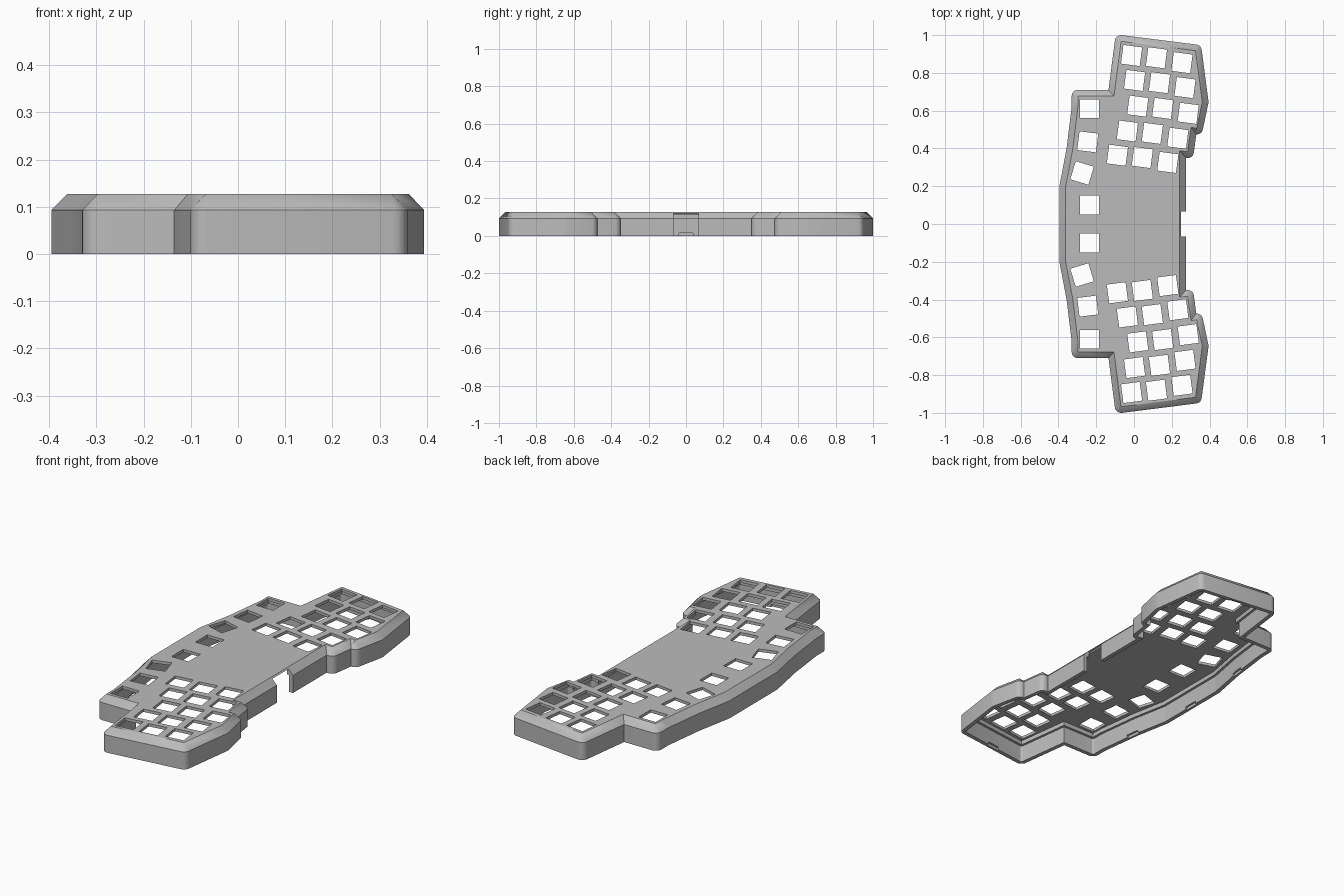
import bpy
import bmesh
import math
from mathutils import Vector, Matrix

if "Cube" in bpy.data.objects:
    bpy.data.objects.remove(bpy.data.objects["Cube"])

HEIGHT, SHOULDER, BEVEL = 0.127, 0.093, 0.033
WALL, LEDGE, PLATE_UNDERSIDE = 0.022, 0.035, 0.112
KEY = 0.1

grey = bpy.data.materials.new("case_grey")
grey.use_nodes = True
grey.diffuse_color = (0.5, 0.5, 0.5, 1)
grey.node_tree.nodes["Principled BSDF"].inputs["Base Color"].default_value = (0.5, 0.5, 0.5, 1)

# Outline of one half, mirrored across y and ordered counter-clockwise
half = [(-0.395, 0.2), (-0.357, 0.4), (-0.33, 0.62), (-0.33, 0.71), (-0.135, 0.71),
        (-0.097, 1.004), (0.355, 0.947), (0.395, 0.645), (0.358, 0.47), (0.33, 0.474),
        (0.312, 0.345), (0.275, 0.35)]
outline = [Vector(p) for p in half] + [Vector((x, -y)) for x, y in reversed(half)]
outline.reverse()


def inset_ring(d):
    """Outline inset by d, with outer corners rounded around the bevelled top edge."""
    ring = []
    for i, c in enumerate(outline):
        e1 = (c - outline[i - 1]).normalized()
        e2 = (outline[(i + 1) % len(outline)] - c).normalized()
        n1, n2 = Vector((e1.y, -e1.x)), Vector((e2.y, -e2.x))
        miter = (n1 + n2) / (1 + n1.dot(n2))
        turn = math.atan2(e1.cross(e2), e1.dot(e2))
        if turn < 0:
            ring.append(c - miter * d)
            continue
        steps = max(1, round(turn / math.radians(15)))
        for k in range(steps + 1):
            n = Matrix.Rotation(turn * k / steps, 2) @ n1
            ring.append(c - miter * max(d, BEVEL) + n * max(BEVEL - d, 0))
    return ring


def make_object(name, bm):
    mesh = bpy.data.meshes.new(name)
    bm.to_mesh(mesh)
    bm.free()
    obj = bpy.data.objects.new(name, mesh)
    bpy.context.collection.objects.link(obj)
    return obj


# Hollow case shell, open underneath, with a ledge below the top plate
bm = bmesh.new()
section = [(BEVEL, HEIGHT), (0, SHOULDER), (0, 0), (WALL, 0), (WALL, 0.09),
           (LEDGE, 0.09), (LEDGE, PLATE_UNDERSIDE)]
rings = [[bm.verts.new((p.x, p.y, z)) for p in inset_ring(d)] for d, z in section]
bm.faces.new(rings[0])
bm.faces.new(list(reversed(rings[-1])))
for a, b in zip(rings, rings[1:]):
    for i in range(len(a)):
        j = (i + 1) % len(a)
        bm.faces.new((a[i], b[i], b[j], a[j]))
bmesh.ops.remove_doubles(bm, verts=bm.verts, dist=0.0002)
bmesh.ops.recalc_face_normals(bm, faces=bm.faces)
case = make_object("keyboard_case", bm)
case.data.materials.append(grey)

# Cutters
cut = bmesh.new()


def add_box(x, y, z, size, angle=0):
    m = (Matrix.Translation((x, y, z)) @ Matrix.Rotation(math.radians(angle), 4, 'Z')
         @ Matrix.Diagonal((*size, 1)))
    bmesh.ops.create_cube(cut, size=1, matrix=m)


# Key openings: inner column, then three tilted finger columns
keys = [(-0.235, 0.61, 0), (-0.245, 0.435, -7), (-0.275, 0.27, -17), (-0.235, 0.1, 0)]
finger_rows = [(-0.013, 0.892), (0.003, 0.76), (0.02, 0.624), (-0.035, 0.492), (-0.088, 0.364)]
for x, y in finger_rows:
    for dx, dy in [(0, 0), (0.132, -0.012), (0.267, -0.038)]:
        keys.append((x + dx, y + dy, -7.5))
for x, y, a in keys:
    for side in (1, -1):
        add_box(x, y * side, 0.125, (KEY, KEY, 0.06), a * side)

# Cable opening in the long wall
add_box(0.285, 0, 0.035, (0.1, 0.135, 0.17))

# Small recesses along the inside of the rim
add_box(-0.37, 0, 0, (0.024, 0.075, 0.03))
for side in (1, -1):
    add_box(-0.332, 0.41 * side, 0, (0.024, 0.075, 0.03), -7 * side)
    add_box(0.129, 0.951 * side, 0, (0.075, 0.024, 0.03), -7 * side)

cutter = make_object("opening_cutter", cut)
cutter.hide_render = True
mod = case.modifiers.new("openings", 'BOOLEAN')
mod.operation = 'DIFFERENCE'
mod.solver = 'EXACT'
mod.object = cutter
bpy.context.view_layer.objects.active = case
case.select_set(True)
bpy.ops.object.modifier_apply(modifier=mod.name)
bpy.data.objects.remove(cutter)
bpy.ops.object.shade_smooth_by_angle(angle=math.radians(25))
